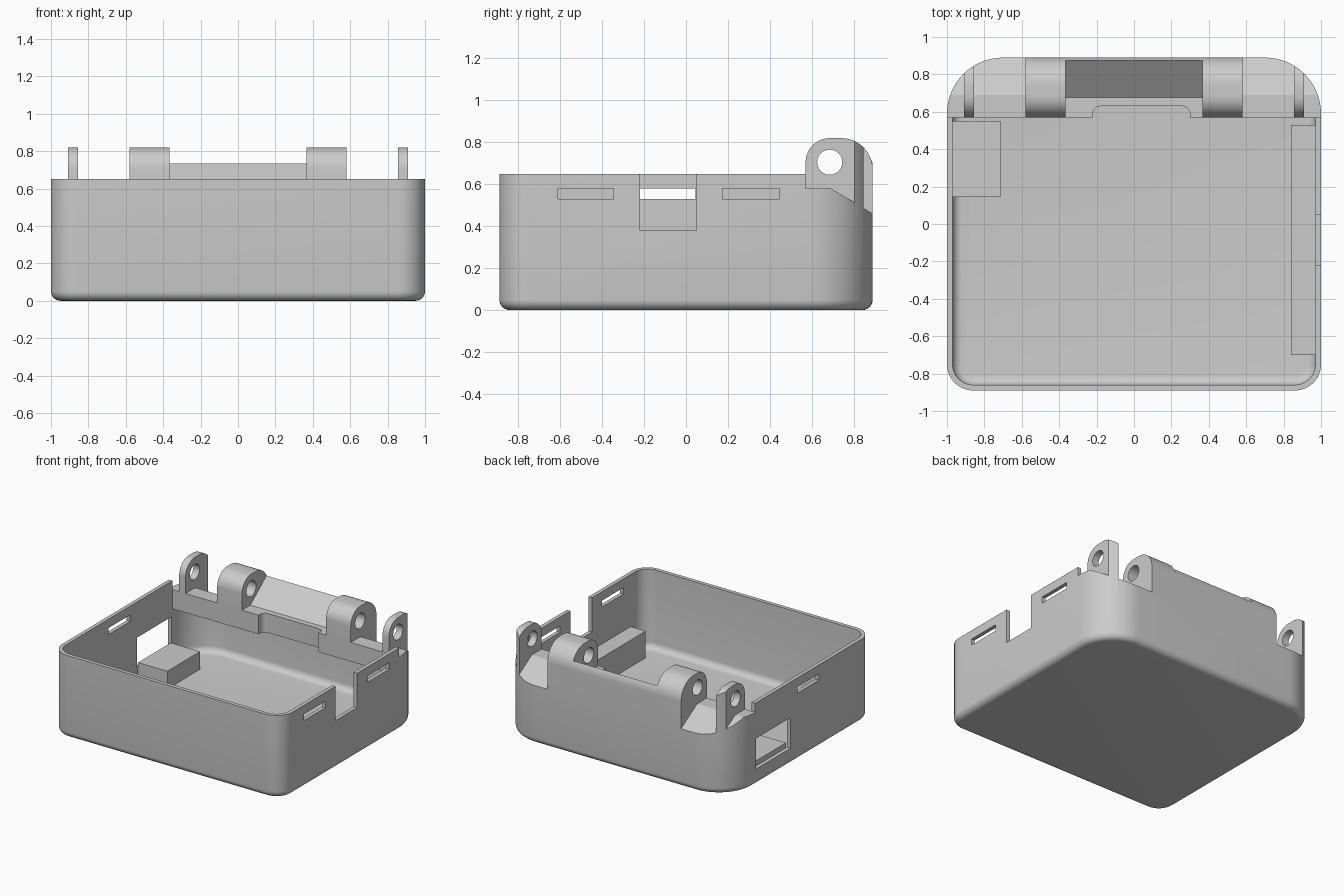
import bpy, bmesh, math

if "Cube" in bpy.data.objects:
    bpy.data.objects.remove(bpy.data.objects["Cube"], do_unlink=True)

grey = bpy.data.materials.new("light_grey_plastic")
grey.use_nodes = True
grey.diffuse_color = (0.6, 0.6, 0.6, 1)
grey.node_tree.nodes["Principled BSDF"].inputs["Base Color"].default_value = (0.6, 0.6, 0.6, 1)

HALF_Y, WALL, FILLET, RIM = 0.89, 0.03, 0.05, 0.65
LEDGE_Y, LEDGE_Z = 0.57, 0.58
PIN_Y, PIN_Z = 0.685, 0.705


def make(name, bm):
    bmesh.ops.recalc_face_normals(bm, faces=bm.faces)
    mesh = bpy.data.meshes.new(name)
    bm.to_mesh(mesh)
    bm.free()
    mesh.materials.append(grey)
    obj = bpy.data.objects.new(name, mesh)
    bpy.context.collection.objects.link(obj)
    return obj


def arc(cx, cy, r, start, end, n):
    steps = [math.radians(start + (end - start) * i / n) for i in range(n + 1)]
    return [(cx + r * math.cos(a), cy + r * math.sin(a)) for a in steps]


def outline(inset):
    """Rounded rectangle with tight front corners and wide back corners."""
    pts = []
    for sx, sy, r, start in ((1, 1, 0.3, 0), (-1, 1, 0.3, 90), (-1, -1, 0.14, 180), (1, -1, 0.14, 270)):
        pts += arc(sx * (1 - r), sy * (HALF_Y - r), r - inset, start, start + 90, 14)
    return pts


def loft(name, stations):
    bm = bmesh.new()
    rings = [[bm.verts.new((x, y, z)) for x, y in outline(d)] for d, z in stations]
    for a, b in zip(rings, rings[1:]):
        for i in range(len(a)):
            j = (i + 1) % len(a)
            bm.faces.new((a[i], a[j], b[j], b[i]))
    bm.faces.new(rings[0])
    bm.faces.new(rings[-1])
    return make(name, bm)


def tub(name, inset, bottom, top):
    """Rounded tub volume with a filleted bottom edge."""
    curve = arc(FILLET, FILLET, FILLET, 270, 180, 6)
    return loft(name, [(inset + d, bottom + z) for d, z in curve] + [(inset, top)])


def prism(name, pts, lo, hi, axis="x"):
    """Extrude a yz profile along x, or an xy profile along z."""
    bm = bmesh.new()
    place = (lambda p, t: (t, p[0], p[1])) if axis == "x" else (lambda p, t: (p[0], p[1], t))
    a, b = ([bm.verts.new(place(p, t)) for p in pts] for t in (lo, hi))
    bm.faces.new(a)
    bm.faces.new(b)
    for i in range(len(pts)):
        j = (i + 1) % len(pts)
        bm.faces.new((a[i], a[j], b[j], b[i]))
    return make(name, bm)


def box(name, x0, x1, y0, y1, z0, z1):
    return prism(name, [(y0, z0), (y1, z0), (y1, z1), (y0, z1)], x0, x1)


def combine(target, tool, operation):
    """Apply a boolean and discard the tool."""
    mod = target.modifiers.new("boolean", "BOOLEAN")
    mod.operation, mod.solver, mod.object = operation, "EXACT", tool
    bpy.context.view_layer.update()
    graph = bpy.context.evaluated_depsgraph_get()
    mesh = bpy.data.meshes.new_from_object(target.evaluated_get(graph))
    target.modifiers.clear()
    target.data = mesh
    bpy.data.objects.remove(tool, do_unlink=True)


# Hollow tray with a thick hinge ledge along the back
tray = tub("tray", 0, 0, RIM)
cavity = tub("cavity_cutter", WALL, WALL, 0.9)
combine(cavity, box("ledge_volume", -1.2, 1.2, LEDGE_Y, 1.2, 0.43, 1), "DIFFERENCE")
combine(tray, cavity, "DIFFERENCE")

# Lowered ledge with a sloping rear edge
step = [(LEDGE_Y, LEDGE_Z), (0.69, LEDGE_Z), (0.89, 0.46), (0.99, 0.4), (0.99, 0.9), (LEDGE_Y, 0.9)]
combine(tray, prism("step_cutter", step, -1.2, 1.2), "DIFFERENCE")

# Finger recess in the ledge
recess = [(-0.22, 0.5)] + arc(-0.18, 0.59, 0.04, 180, 90, 5) + arc(0.26, 0.59, 0.04, 90, 0, 5) + [(0.3, 0.5)]
combine(tray, prism("recess_cutter", recess, 0.4, 0.62, "z"), "DIFFERENCE")

# Hinge lugs, trimmed to the tray outline
lug = ([(LEDGE_Y, 0.45)] + arc(PIN_Y, PIN_Z, 0.115, 180, 90, 10)
       + arc(0.74, 0.67, 0.15, 90, 0, 12) + [(0.89, 0.45)])
for lo, hi in ((0.365, 0.58), (0.855, 0.91)):
    for x0, x1 in ((lo, hi), (-hi, -lo)):
        part = prism("hinge_lug", lug, x0, x1)
        combine(part, loft("outline_column", [(0, 0.2), (0, 1)]), "INTERSECT")
        combine(tray, part, "UNION")

# Sloped stop between the middle lugs
stop = [(0.675, 0.5), (0.675, LEDGE_Z), (0.875, 0.735), (0.89, 0.7), (0.89, 0.45)]
combine(tray, prism("hinge_stop", stop, -0.365, 0.365), "UNION")

# Pin hole through all lugs
combine(tray, prism("pin_cutter", arc(PIN_Y, PIN_Z, 0.06, 0, 345, 23), -1.2, 1.2), "DIFFERENCE")

# Side openings: latch slots, rim notch and connector window
openings = [
    (0.9, 1.1, -0.61, -0.345, 0.53, 0.58),
    (0.9, 1.1, 0.175, 0.445, 0.53, 0.58),
    (0.9, 1.1, -0.22, 0.05, 0.38, 0.8),
    (-1.1, -0.9, -0.22, 0.045, 0.53, 0.58),
    (-1.1, -0.9, 0.13, 0.56, 0.13, 0.37),
]
for dims in openings:
    combine(tray, box("opening_cutter", *dims), "DIFFERENCE")

# Support blocks on the tray floor
blocks = [
    box("connector_block", -0.97, -0.715, 0.145, 0.55, 0.02, 0.17),
    box("long_side_block", 0.84, 0.98, -0.7, 0.53, 0.02, 0.24),
]

# Smooth the rounded areas and keep the edges crisp
bpy.ops.object.select_all(action="DESELECT")
for obj in [tray] + blocks:
    obj.select_set(True)
bpy.context.view_layer.objects.active = tray
bpy.ops.object.shade_smooth_by_angle(angle=math.radians(25))
